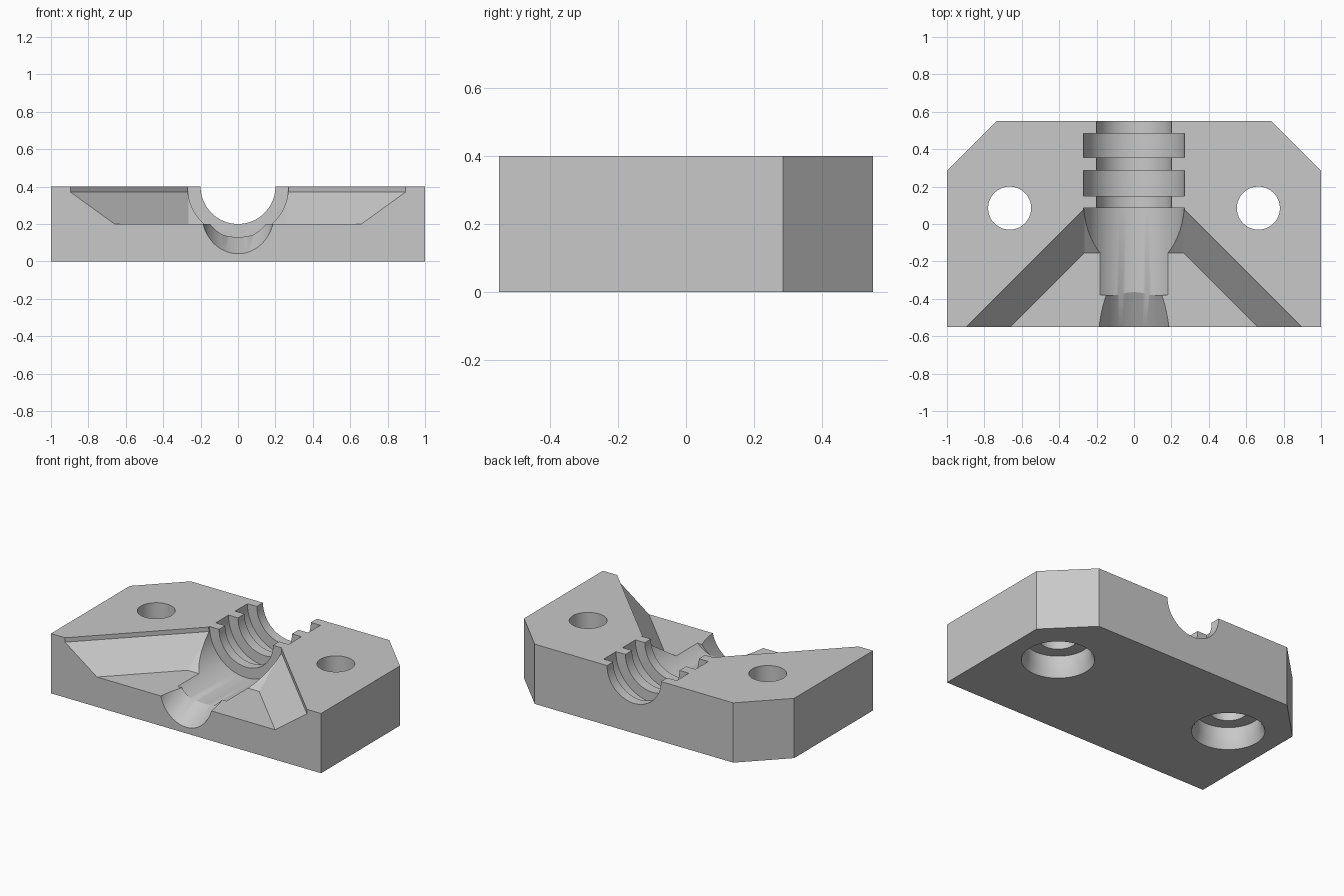
import bpy, bmesh, math
from mathutils import Vector, Matrix

if "Cube" in bpy.data.objects:
    bpy.data.objects.remove(bpy.data.objects["Cube"], do_unlink=True)

grey = bpy.data.materials.new("light_grey")
grey.use_nodes = True
grey.diffuse_color = (0.58, 0.58, 0.58, 1)
grey.node_tree.nodes["Principled BSDF"].inputs["Base Color"].default_value = (0.58, 0.58, 0.58, 1)


def loft(name, rings):
    """Solid through closed rings with equal point counts, capped at both ends."""
    bm = bmesh.new()
    loops = [[bm.verts.new(p) for p in ring] for ring in rings]
    n = len(loops[0])
    for a, b in zip(loops, loops[1:]):
        for i in range(n):
            j = (i + 1) % n
            bm.faces.new((a[i], a[j], b[j], b[i]))
    bm.faces.new(loops[0])
    bm.faces.new(loops[-1])
    bmesh.ops.recalc_face_normals(bm, faces=bm.faces)
    mesh = bpy.data.meshes.new(name)
    bm.to_mesh(mesh)
    bm.free()
    obj = bpy.data.objects.new(name, mesh)
    bpy.context.collection.objects.link(obj)
    mesh.materials.append(grey)
    return obj


def lathe(name, profile, origin, axis, sides=64):
    """Solid of revolution; profile is (radius, distance along axis)."""
    turn = Vector(axis).to_track_quat('Z', 'Y').to_matrix().to_4x4()
    place = Matrix.Translation(origin) @ turn
    angles = [math.tau * (i + 0.5) / sides for i in range(sides)]
    return loft(name, [[place @ Vector((r * math.cos(a), r * math.sin(a), d))
                        for a in angles] for r, d in profile])


def prism_ring(half_outline, z):
    """Mirror a right-hand outline across x = 0 at height z."""
    return ([(x, y, z) for x, y in half_outline]
            + [(-x, y, z) for x, y in reversed(half_outline)])


# Block with chamfered back corners
outline = [(1, -0.55), (1, 0.285), (0.735, 0.55)]
block = loft("clamp_block", [prism_ring(outline, z) for z in (0, 0.4)])

# Flared front pocket with sloping walls and a short upright lip
def pocket_ring(back, z):
    return prism_ring([(0.265 + back + 0.7, -0.7), (0.265, back)], z)

pocket = loft("pocket_cutter", [pocket_ring(-0.155, 0.2), pocket_ring(0.08, 0.37),
                                pocket_ring(0.08, 0.5)])

# Stepped bore with two ring grooves
wide, narrow = 0.27, 0.2
bore_profile = [(wide, -0.38), (wide, 0.085)]
for start, end in ((0.15, 0.285), (0.355, 0.485)):
    bore_profile += [(narrow, bore_profile[-1][1]), (narrow, start), (wide, start), (wide, end)]
bore_profile += [(narrow, 0.485), (narrow, 0.7)]
bore = lathe("bore_cutter", bore_profile, (0, 0, 0.4), (0, 1, 0), 96)

# Slanted channel leaving through the front
channel = lathe("channel_cutter", [(0.193, -0.25), (0.193, 0.44)],
                (0, -0.55, 0.255), (0, 1, 0.48))

# Bolt holes, counterbored from below
hole_profile = [(0.228, -0.02), (0.2, 0.05), (0.2, 0.14), (0.115, 0.14), (0.115, 0.5)]
holes = [lathe("bolt_hole_cutter", hole_profile, (side * 0.665, 0.085, 0), (0, 0, 1))
         for side in (-1, 1)]

# Cut everything out, then bake the result
cutters = [pocket, bore, channel] + holes
for cutter in cutters:
    cutter.hide_render = True
    mod = block.modifiers.new(cutter.name, 'BOOLEAN')
    mod.operation = 'DIFFERENCE'
    mod.solver = 'EXACT'
    mod.object = cutter
bpy.context.view_layer.update()
result = bpy.data.meshes.new_from_object(block.evaluated_get(bpy.context.evaluated_depsgraph_get()))
block.modifiers.clear()
block.data = result
result.materials.clear()
result.materials.append(grey)
result.polygons.foreach_set("material_index", [0] * len(result.polygons))
for cutter in cutters:
    bpy.data.objects.remove(cutter, do_unlink=True)

# Smooth the round cuts, keep edges sharp
bpy.ops.object.select_all(action='DESELECT')
block.select_set(True)
bpy.context.view_layer.objects.active = block
bpy.ops.object.shade_smooth_by_angle(angle=math.radians(25))
